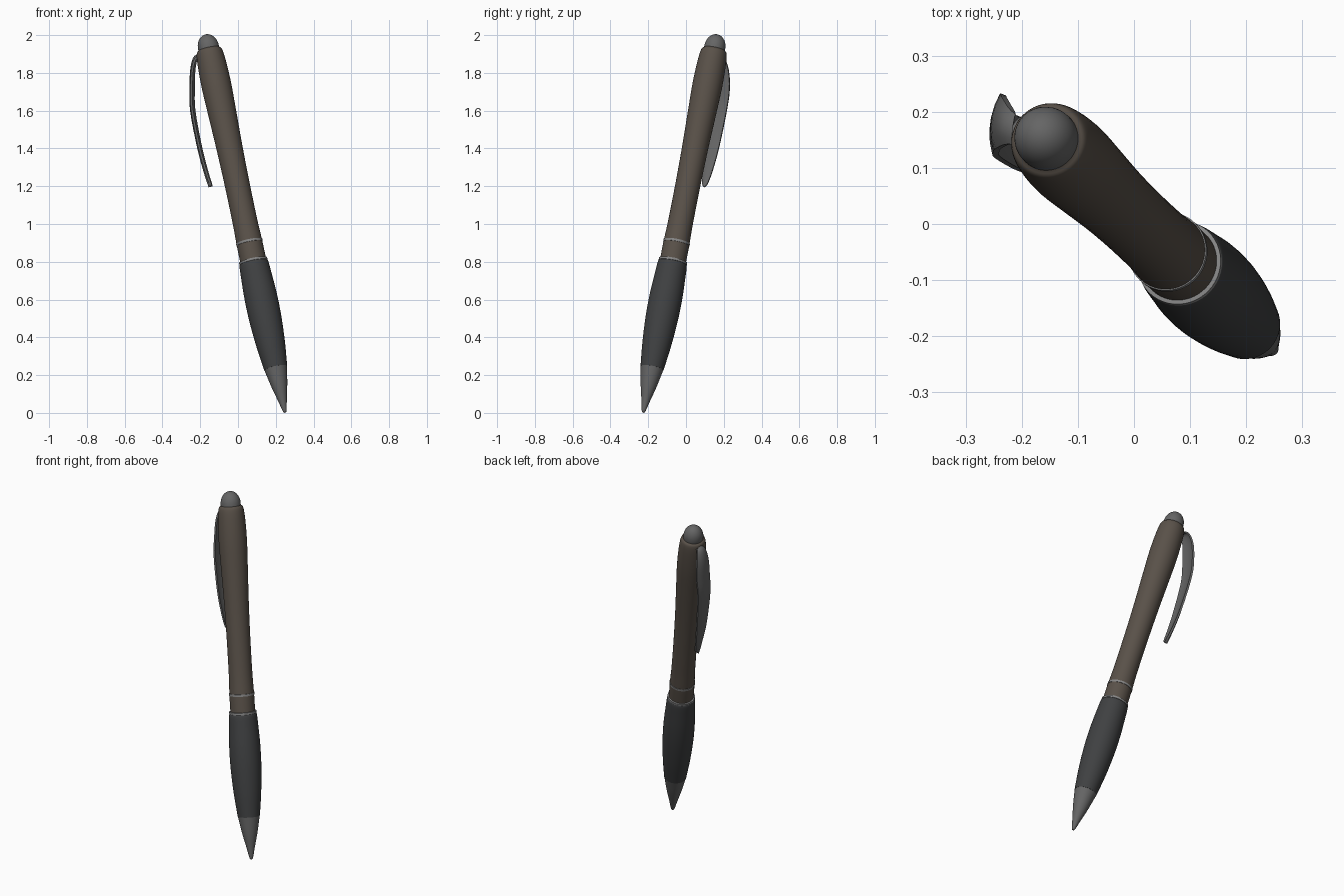
import bpy, bmesh, math
from mathutils import Vector

if "Cube" in bpy.data.objects:
    bpy.data.objects.remove(bpy.data.objects["Cube"])

# Tilted pen axis, from writing tip to top button
TIP = Vector((0.249, -0.226, 0.002))
TOP = Vector((-0.17, 0.165, 2.0))
ROT = (TOP - TIP).to_track_quat('Z', 'Y')


def material(name, rgb):
    m = bpy.data.materials.new(name)
    m.diffuse_color = (*rgb, 1)
    m.use_nodes = True
    m.node_tree.nodes["Principled BSDF"].inputs["Base Color"].default_value = m.diffuse_color
    return m


BROWN = material("brown_metal", (0.10, 0.082, 0.066))
RUBBER = material("dark_rubber", (0.05, 0.052, 0.054))
STEEL = material("dark_steel", (0.13, 0.13, 0.13))
RING = material("ring_steel", (0.24, 0.24, 0.24))


def finish(bm, name, mat, angle=40):
    bmesh.ops.recalc_face_normals(bm, faces=bm.faces)
    me = bpy.data.meshes.new(name)
    bm.to_mesh(me)
    bm.free()
    me.materials.append(mat)
    ob = bpy.data.objects.new(name, me)
    bpy.context.collection.objects.link(ob)
    bpy.ops.object.select_all(action='DESELECT')
    ob.select_set(True)
    bpy.context.view_layer.objects.active = ob
    bpy.ops.object.shade_smooth_by_angle(angle=math.radians(angle))
    return ob


def smooth(pts, n=5):
    """Catmull-Rom resampling of a list of tuples."""
    v = [Vector(p) for p in pts]
    v = [2 * v[0] - v[1]] + v + [2 * v[-1] - v[-2]]
    out = []
    for a, b, c, d in zip(v, v[1:], v[2:], v[3:]):
        for i in range(n):
            t = i / n
            out.append(0.5 * (2 * b + (c - a) * t + (2 * a - 5 * b + 4 * c - d) * t * t
                              + (3 * b - a - 3 * c + d) * t ** 3))
    return out + [v[-2]]


def lathe(name, profile, mat, sides=48):
    """Revolve (radius, distance along pen) points around the pen axis."""
    bm = bmesh.new()
    rings = []
    for r, s in profile:
        rings.append([bm.verts.new(TIP + ROT @ Vector((
            r * math.cos(2 * math.pi * i / sides), r * math.sin(2 * math.pi * i / sides), s)))
            for i in range(sides)])
    for a, b in zip(rings, rings[1:]):
        for i in range(sides):
            j = (i + 1) % sides
            bm.faces.new((a[i], a[j], b[j], b[i]))
    bm.faces.new(rings[0])
    bm.faces.new(rings[-1])
    return finish(bm, name, mat)


# Writing point
lathe("tip_cone", smooth([(0.005, 0), (0.011, 0.012), (0.024, 0.07), (0.043, 0.15),
                          (0.062, 0.25)]), STEEL)

# Rubber grip, swelling then tucking in at the collar
lathe("grip", smooth([(0.062, 0.245), (0.077, 0.38), (0.086, 0.52), (0.087, 0.64),
                      (0.082, 0.75), (0.078, 0.815), (0.072, 0.828)]), RUBBER)

# Barrel, waisted low and widest near the clip
lathe("barrel", smooth([(0.069, 0.82), (0.069, 0.93), (0.066, 1.05), (0.066, 1.25), (0.069, 1.45),
                        (0.075, 1.65), (0.079, 1.80), (0.076, 1.92), (0.069, 1.985),
                        (0.056, 2.002)]), BROWN)

# Metal rings
for name, s, r in (("lower_ring", 0.832, 0.076), ("upper_ring", 0.936, 0.071)):
    lathe(name, [(r - 0.01, s - 0.008), (r, s - 0.006), (r, s + 0.006), (r - 0.01, s + 0.008)], RING)

# Domed push button
dome = [(0.056, 1.98), (0.056, 2.005)]
dome += [(0.056 * math.cos(a), 2.012 + 0.07 * math.sin(a))
         for a in (math.radians(d) for d in range(0, 90, 8))]
lathe("push_button", dome, STEEL)

# Clip: curved strip swept along a path, (x, y, z, half width)
path = smooth([(-0.19, 0.158, 1.875, 0.020), (-0.222, 0.172, 1.882, 0.030),
               (-0.240, 0.180, 1.82, 0.046), (-0.244, 0.180, 1.72, 0.053),
               (-0.241, 0.167, 1.60, 0.050), (-0.203, 0.135, 1.40, 0.040),
               (-0.168, 0.112, 1.27, 0.026), (-0.149, 0.100, 1.212, 0.015),
               (-0.145, 0.098, 1.197, 0.004)], 4)
bm = bmesh.new()
side = Vector((0.12, 0.99, 0)).normalized()
loops = []
for i, p in enumerate(path):
    tangent = (path[min(i + 1, len(path) - 1)] - path[max(i - 1, 0)]).to_3d()
    normal = side.cross(tangent).normalized()
    if normal.x > 0:
        normal = -normal
    if i < 4:
        normal = Vector((-0.3, 0, 0.95)).lerp(normal, i / 4).normalized()
    c, w = p.to_3d(), p.w
    us = [-1, -0.6, -0.2, 0.2, 0.6, 1]
    outer = [c + side * u * w + normal * (0.012 - 0.011 * u * u) for u in us]
    inner = [c + side * u * w * 0.95 - normal * (0.004 + 0.006 * u * u) for u in reversed(us)]
    loops.append([bm.verts.new(q) for q in outer + inner])
for a, b in zip(loops, loops[1:]):
    for i in range(len(a)):
        j = (i + 1) % len(a)
        bm.faces.new((a[i], a[j], b[j], b[i]))
bm.faces.new(loops[0])
bm.faces.new(loops[-1])
finish(bm, "clip", STEEL, 45)
